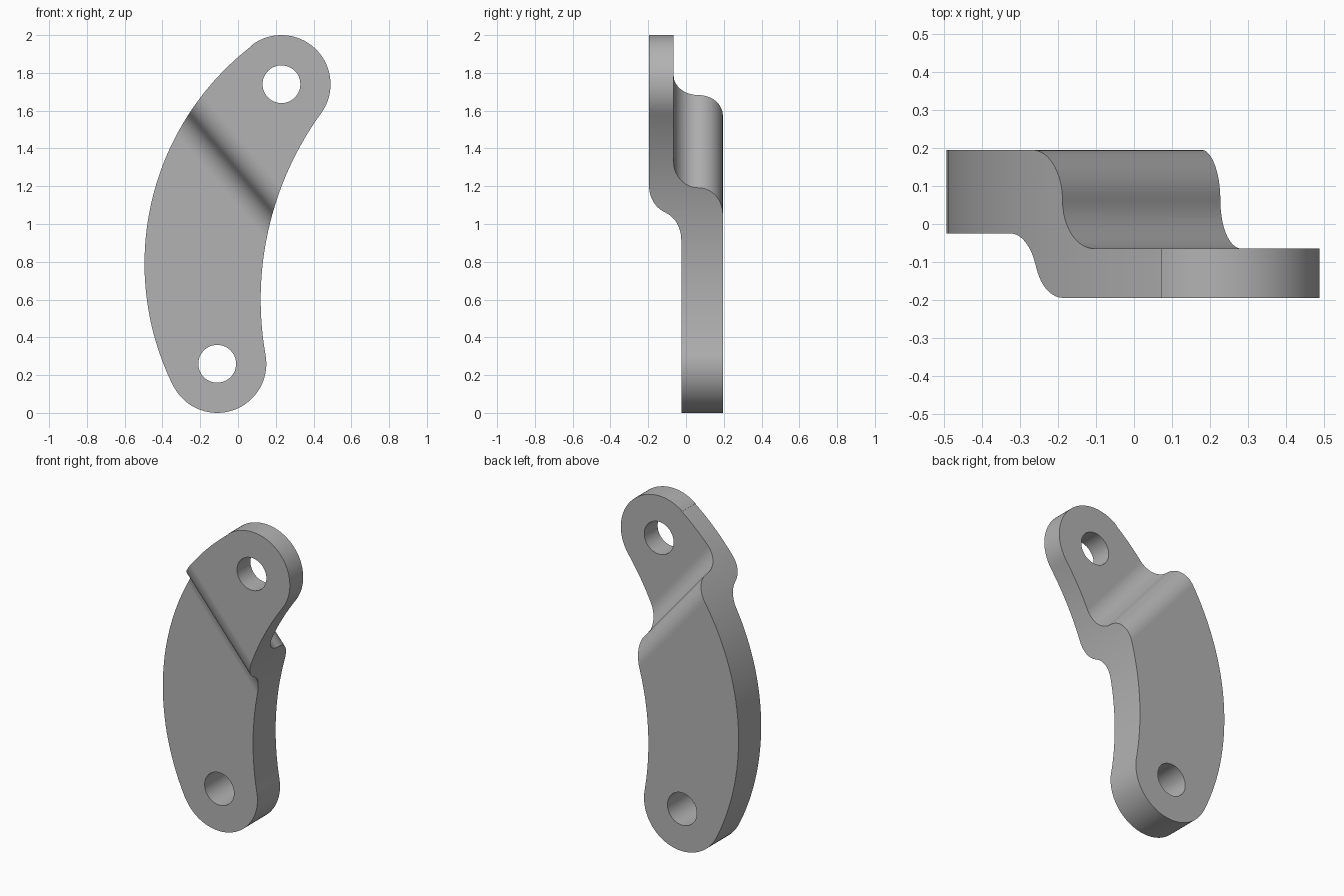
import bpy, bmesh
from math import cos, sin, radians, degrees, atan2
from mathutils import Vector

cube = bpy.data.objects.get("Cube")
if cube:
    bpy.data.objects.remove(cube, do_unlink=True)

steel = bpy.data.materials.new("plain_grey")
steel.use_nodes = True
grey = (0.45, 0.45, 0.45, 1)
steel.diffuse_color = grey
steel.node_tree.nodes["Principled BSDF"].inputs["Base Color"].default_value = grey


def arc(center, radius, start, end, steps):
    """Points on an arc, angles in degrees."""
    angles = [radians(start + (end - start) * i / steps) for i in range(steps + 1)]
    return [(center[0] + radius * cos(a), center[1] + radius * sin(a)) for a in angles]


def prism(name, points, u, v, depth):
    """Profile in the u, v plane, extruded both ways along depth."""
    bm = bmesh.new()
    clean = [p for i, p in enumerate(points)
             if (Vector(p) - Vector(points[i - 1])).length > 0.002]
    face = bm.faces.new([bm.verts.new(u * a + v * b - depth) for a, b in clean])
    ext = bmesh.ops.extrude_face_region(bm, geom=[face])
    moved = [g for g in ext["geom"] if isinstance(g, bmesh.types.BMVert)]
    bmesh.ops.translate(bm, verts=moved, vec=depth * 2)
    bmesh.ops.recalc_face_normals(bm, faces=bm.faces)
    mesh = bpy.data.meshes.new(name)
    bm.to_mesh(mesh)
    bm.free()
    mesh.materials.append(steel)
    ob = bpy.data.objects.new(name, mesh)
    bpy.context.collection.objects.link(ob)
    return ob


def combine(target, tool, operation):
    """Apply a boolean and discard the tool."""
    bpy.context.view_layer.objects.active = target
    mod = target.modifiers.new("cut", "BOOLEAN")
    mod.operation, mod.solver, mod.object = operation, "EXACT", tool
    bpy.ops.object.modifier_apply(modifier=mod.name)
    bpy.data.objects.remove(tool, do_unlink=True)


def heading(a, b):
    return degrees(atan2(b[1] - a[1], b[0] - a[0])) % 360


X, Y, Z = Vector((1, 0, 0)), Vector((0, 1, 0)), Vector((0, 0, 1))

# Curved lever outline: two round ends joined by two tangent arcs
low, high, end_r = (-0.11, 0.26), (0.23, 1.74), 0.26
outer, outer_r = (0.96, 0.79), 1.455
inner, inner_r = (1.80, 0.60), 1.68
outline = arc(low, end_r, heading(outer, low), heading(low, inner) + 360, 40)
outline += arc(inner, inner_r, heading(inner, low), heading(inner, high), 40)
outline += arc(high, end_r, heading(high, inner) - 360, heading(outer, high), 40)
outline += arc(outer, outer_r, heading(outer, high), heading(outer, low), 56)
plate = prism("offset_lever", outline, X, Z, Y * 0.5)

# Pivot holes at both ends
for spot in (low, high):
    hole = prism("pivot_hole", arc(spot, 0.1, 0, 360, 48), X, Z, Y * 0.8)
    combine(plate, hole, "DIFFERENCE")

# Stepped cross-section, swept along the slanted crease
across = Vector((0.762, 0, 0.647)).normalized()
crease = across.cross(Y)
bend = 0.13
step = [(-1, -0.025), (-1, 0.195)]
step += arc((0.815, 0.065), bend, 90, 0, 16)
step += arc((1.075, 0.065), bend, 180, 270, 16)
step += [(3, -0.065), (3, -0.195)]
step += arc((0.95, -0.065), bend, 270, 200.2, 14)
step += arc((0.705, -0.155), bend, 20.2, 90, 14)
slab = prism("stepped_slab", step, across, Y, crease * 3)
combine(plate, slab, "INTERSECT")

# Smooth bends with crisp rims
bpy.ops.object.select_all(action="DESELECT")
plate.select_set(True)
bpy.context.view_layer.objects.active = plate
bpy.ops.object.shade_smooth_by_angle(angle=radians(30))
weighted = plate.modifiers.new("flat_faces", "WEIGHTED_NORMAL")
weighted.keep_sharp = True
